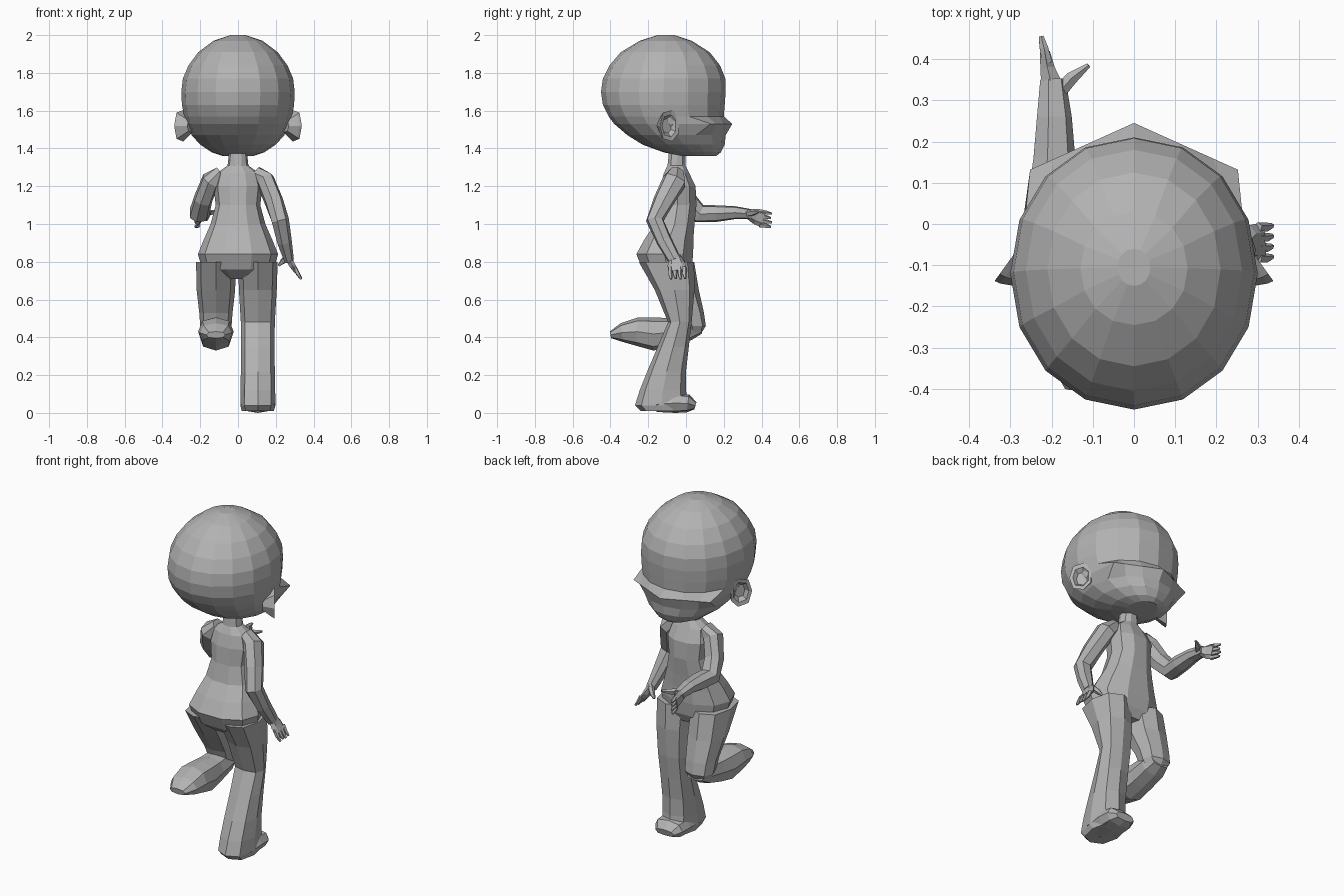
import bpy, bmesh, math
from mathutils import Vector

grey = bpy.data.materials.new("plain grey")
grey.diffuse_color = (0.45, 0.45, 0.45, 1)


def finish(name, bm):
    bmesh.ops.recalc_face_normals(bm, faces=bm.faces)
    mesh = bpy.data.meshes.new(name)
    bm.to_mesh(mesh)
    bm.free()
    mesh.materials.append(grey)
    obj = bpy.data.objects.new(name, mesh)
    bpy.context.collection.objects.link(obj)
    return obj


def sweep(name, path, n=8, side=(1, 0, 0), axis=None, power=0.85):
    """Loft rings (x, y, z, radius along side, radius across side)."""
    bm = bmesh.new()
    pts = [Vector(p[:3]) for p in path]
    rings = []
    for i, p in enumerate(path):
        t = Vector(axis) if axis else pts[min(i + 1, len(pts) - 1)] - pts[max(i - 1, 0)]
        t.normalize()
        u = Vector(side)
        u = (u - t * u.dot(t)).normalized()
        v = t.cross(u)
        ring = []
        for k in range(n):
            a = 2 * math.pi * k / n
            c, s = math.cos(a), math.sin(a)
            c = math.copysign(abs(c) ** power, c)
            s = math.copysign(abs(s) ** power, s)
            ring.append(bm.verts.new(pts[i] + u * c * p[3] + v * s * p[4]))
        rings.append(ring)
    for r, q in zip(rings, rings[1:]):
        for k in range(n):
            j = (k + 1) % n
            bm.faces.new((r[k], r[j], q[j], q[k]))
    bm.faces.new(rings[0][::-1])
    bm.faces.new(rings[-1])
    return finish(name, bm)


def stack(name, levels, n, x=0, power=0.9):
    """Horizontal rings given as (z, back y, front y, half width)."""
    path = [(x, (b + f) / 2, z, w, (f - b) / 2) for z, b, f, w in levels]
    return sweep(name, path, n, axis=(0, 0, 1), power=power)


# head, with a pointed muzzle at the front
head = stack("head", [
    (1.36, -.03, .16, .08), (1.38, -.12, .185, .14), (1.42, -.23, .205, .20),
    (1.47, -.31, .21, .245), (1.53, -.38, .20, .272), (1.57, -.41, .20, .285),
    (1.63, -.44, .205, .297), (1.70, -.45, .21, .30), (1.77, -.44, .208, .292),
    (1.84, -.405, .18, .262), (1.91, -.345, .125, .21), (1.97, -.245, .03, .13),
    (2.0, -.15, -.06, .04)], 16, power=0.97)
for v in head.data.vertices:
    if abs(v.co.z - 1.53) < .01 and v.co.y > 0:
        v.co.y = max(v.co.y, .245 - .45 * abs(v.co.x))

# ears: cupped discs facing outwards and forwards
for s, label in ((1, "right"), (-1, "left")):
    nx, ny = .81 * s, .585
    rings = []
    for d, a, b in ((-.06, .035, .035), (-.01, .06, .075), (.005, .063, .085),
                    (.002, .045, .06), (-.02, .03, .04)):
        rings.append((.297 * s + nx * d, -.09 + ny * d, 1.52, a, b))
    sweep(label + "_ear", rings, 7, side=(.585 * s, -.81, 0), axis=(nx, ny, 0))

# neck and torso
stack("torso", [
    (.71, -.17, .01, .10), (.76, -.235, .035, .19), (.84, -.27, .045, .212),
    (.92, -.225, .045, .18), (1.0, -.17, .05, .145), (1.1, -.15, .06, .118),
    (1.2, -.14, .055, .13), (1.27, -.12, .02, .11), (1.31, -.10, .0, .055),
    (1.40, -.09, .0, .045)], 10)

# standing leg and its foot
stack("standing_leg", [
    (.01, -.24, 0, .085), (.04, -.27, .01, .093), (.12, -.245, .0, .092),
    (.22, -.205, .0, .09), (.35, -.15, .015, .088), (.48, -.095, .03, .09),
    (.65, -.165, .045, .10), (.80, -.25, .043, .105)], 8, x=.105, power=.8)
sweep("standing_foot", [
    (.105, -.16, .045, .09, .04), (.105, -.06, .052, .093, .052),
    (.105, .01, .05, .09, .048), (.105, .05, .038, .06, .02)], 8, power=.75)

# raised leg: thigh, then shin and foot folded back
stack("raised_thigh", [
    (.42, .0, .08, .06), (.46, -.04, .105, .083), (.53, -.07, .095, .088),
    (.65, -.15, .068, .102), (.80, -.25, .043, .105)], 8, x=-.117, power=.8)
sweep("raised_shin_and_foot", [
    (-.117, .08, .455, .06, .035), (-.117, .02, .445, .08, .06),
    (-.117, -.08, .427, .082, .075), (-.117, -.17, .418, .09, .088),
    (-.117, -.26, .43, .094, .075), (-.117, -.34, .425, .085, .05),
    (-.117, -.40, .413, .05, .018)], 8, power=.8)

# lowered arm on the right
sweep("lowered_arm", [
    (.09, -.05, 1.27, .04, .04), (.145, -.06, 1.23, .05, .065),
    (.19, -.12, 1.12, .05, .055), (.222, -.165, 1.02, .048, .048),
    (.245, -.115, .91, .04, .042), (.27, -.06, .81, .026, .035)], 7)
sweep("lowered_palm", [
    (.262, -.06, .83, .032, .022), (.285, -.05, .785, .048, .018),
    (.308, -.045, .75, .048, .014)], 6, side=(0, 1, 0))

# forward arm on the left
sweep("forward_arm", [
    (-.09, -.05, 1.27, .04, .04), (-.145, -.05, 1.23, .05, .06),
    (-.185, .0, 1.13, .05, .055), (-.205, .07, 1.055, .055, .052),
    (-.195, .16, 1.055, .053, .045), (-.195, .26, 1.06, .044, .035),
    (-.198, .35, 1.052, .032, .026)], 7)
sweep("forward_palm", [
    (-.198, .33, 1.052, .026, .03), (-.208, .37, 1.04, .042, .02),
    (-.215, .41, 1.028, .046, .014)], 6, side=(0, 0, 1))

# fingers and thumbs
for i in range(4):
    y = -.083 + .025 * i
    sweep(f"lowered_finger_{i + 1}", [
        (.30, y, .77, .012, .012), (.318, y, .735, .012, .011),
        (.335, y + .004, .708 + .004 * (i % 2), .006, .006)], 5, side=(0, 1, 0))
    z = 1.062 - .023 * i
    sweep(f"forward_finger_{i + 1}", [
        (-.21, .39, z, .012, .012), (-.218, .425, z - .003, .012, .011),
        (-.225, .455 - .006 * (i % 2), z - .008, .006, .006)], 5, side=(0, 0, 1))
sweep("lowered_thumb", [
    (.265, -.045, .83, .018, .018), (.235, -.02, .80, .015, .015),
    (.215, -.01, .78, .006, .006)], 5, side=(0, 1, 0))
sweep("forward_thumb", [
    (-.19, .31, 1.055, .018, .018), (-.15, .355, 1.06, .016, .016),
    (-.11, .385, 1.065, .006, .006)], 5, side=(0, 0, 1))
